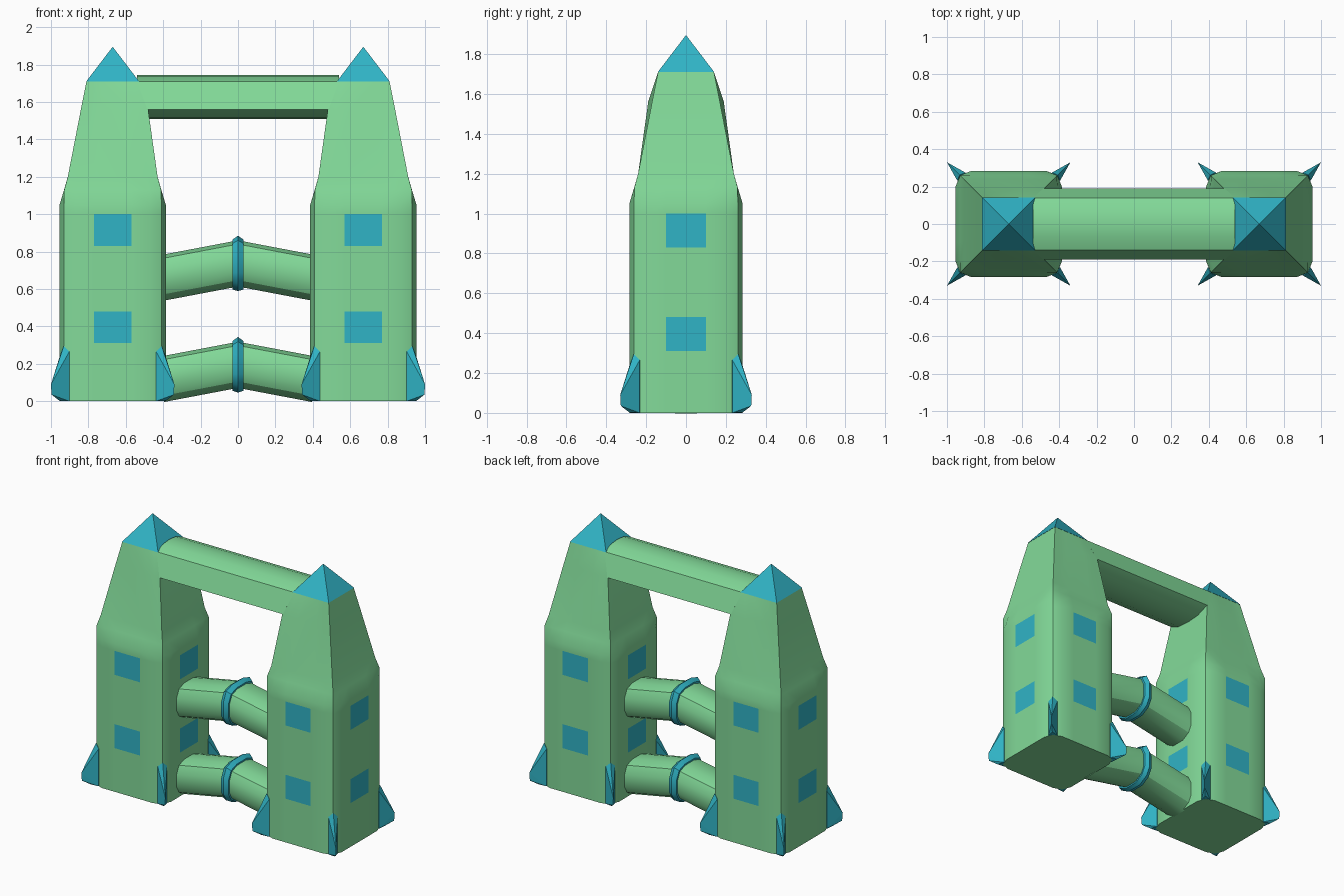
import bpy, bmesh, math
from mathutils import Vector

if "Cube" in bpy.data.objects:
    bpy.data.objects.remove(bpy.data.objects["Cube"])


def material(name, rgb):
    m = bpy.data.materials.new(name)
    m.diffuse_color = (*rgb, 1)
    m.use_nodes = True
    m.node_tree.nodes["Principled BSDF"].inputs["Base Color"].default_value = m.diffuse_color
    return m


GREEN = material("mint_green", (0.225, 0.70, 0.318))
TEAL = material("teal", (0.03, 0.456, 0.565))


def finish(bm, name, mats, angle=30):
    bmesh.ops.recalc_face_normals(bm, faces=bm.faces)
    me = bpy.data.meshes.new(name)
    bm.to_mesh(me)
    bm.free()
    for m in mats:
        me.materials.append(m)
    if angle:
        me.shade_smooth()
        me.set_sharp_from_angle(angle=math.radians(angle))
    ob = bpy.data.objects.new(name, me)
    bpy.context.collection.objects.link(ob)
    return ob


def loft(name, rings, mats, rule=None):
    """Skin a list of equal-length point rings and cap both ends."""
    bm = bmesh.new()
    vs = [[bm.verts.new(p) for p in r] for r in rings]
    n = len(rings[0])
    for k in range(len(vs) - 1):
        for i in range(n):
            j = (i + 1) % n
            f = bm.faces.new((vs[k][i], vs[k][j], vs[k + 1][j], vs[k + 1][i]))
            if rule:
                f.material_index = rule(k, i)
    bm.faces.new(vs[0])
    bm.faces.new(vs[-1])
    return finish(bm, name, mats)


TX = 0.67  # tower centre


def tower_ring(side, z, c, b, flare):
    """Square with bulged sides; flare widens the half facing the other tower."""
    pts = []
    for q in range(4):
        for u in (-0.26, -0.2, -0.1, 0.1, 0.2):
            d = c if u == -0.26 else b
            x, y = u * c / 0.26, -d
            for _ in range(q):
                x, y = -y, x
            if x < 0:
                x, y = x * flare, y * flare
            pts.append((side * (TX + x), y, z))
    return pts


# z, corner half width, bulged half width, inner flare
LEVELS = [(0, .26, .284, 1), (.31, .26, .284, 1), (.48, .26, .284, 1),
          (.83, .26, .284, 1), (1.0, .26, .284, 1), (1.05, .26, .284, 1),
          (1.13, .259, .26, 1), (1.2, .24, .24, 1), (1.56, .17, .17, 1.115),
          (1.71, .14, .14, 1)]

for side, label in ((-1, "left"), (1, "right")):
    # tower body with painted windows on all four sides
    loft(label + "_tower", [tower_ring(side, *l) for l in LEVELS], [GREEN, TEAL],
         lambda k, i: int(i % 5 == 2 and k in (1, 3)))

    # pyramid roof
    bm = bmesh.new()
    base = [bm.verts.new((side * TX + sx * .142, sy * .142, 1.709))
            for sx, sy in ((-1, -1), (1, -1), (1, 1), (-1, 1))]
    tip = bm.verts.new((side * TX, 0, 1.895))
    bm.faces.new(base)
    for i in range(4):
        bm.faces.new((base[i], base[(i + 1) % 4], tip))
    finish(bm, label + "_roof", [TEAL], 0)

    # corner fins
    for sx in (-1, 1):
        for sy in (-1, 1):
            bm = bmesh.new()
            for x, y, z in ((.232, .275, 0), (.232, .275, .265), (.275, .232, 0),
                            (.275, .232, .265), (.262, .262, .295), (.33, .33, .09),
                            (.327, .327, .035), (.285, .285, .003),
                            (.23, .23, .01), (.23, .23, .26)):
                bm.verts.new((side * TX + sx * x, sy * y, z))
            res = bmesh.ops.convex_hull(bm, input=bm.verts)
            junk = {v for v in res["geom_interior"] if isinstance(v, bmesh.types.BMVert)}
            bmesh.ops.delete(bm, geom=list(junk), context='VERTS')
            finish(bm, label + "_corner_fin", [TEAL], 0)


# top beam: arched top, sides leaning outwards, shallow belly
BEAM = [(-.14, 1.71), (-.07, 1.738), (0, 1.745), (.07, 1.738), (.14, 1.71),
        (.19, 1.56), (.1, 1.518), (0, 1.51), (-.1, 1.518), (-.19, 1.56)]


def beam_ring(side):
    return [(side * (.54 if z > 1.7 else .485), y, z) for y, z in BEAM]


loft("top_beam", [beam_ring(-1), beam_ring(1)], [GREEN])

# bent walkway tubes with ridged collars
TUBE = [(-.11, .105), (-.05, .125), (.05, .125), (.11, .105), (.137, .05), (.137, -.04),
        (.11, -.088), (.05, -.122), (-.05, -.122), (-.11, -.088), (-.137, -.04), (-.137, .05)]


def tube_ring(x, zc, s=1):
    z0 = zc - abs(x) * 0.19
    return [(x, y * s, z0 + z * s) for y, z in TUBE]


for zc, label in ((.193, "lower"), (.735, "upper")):
    loft(label + "_walkway", [tube_ring(x, zc) for x in (-.395, 0, .395)], [GREEN])
    loft(label + "_collar", [tube_ring(x, zc, s) for x, s in
                             ((-.03, .98), (-.029, 1.08), (0, 1.2), (.029, 1.08), (.03, .98))], [TEAL])
